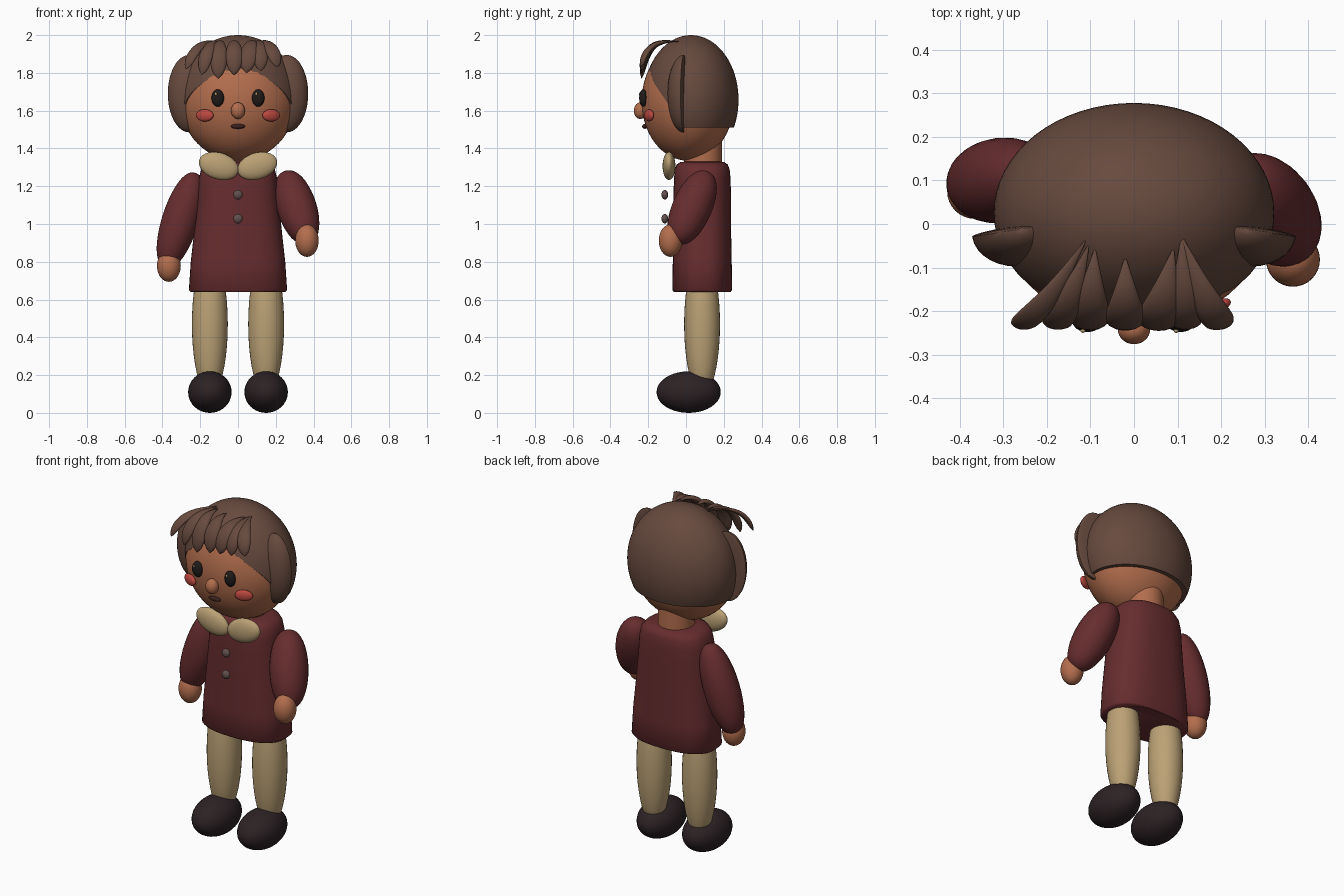
import bpy, bmesh, math
from mathutils import Vector, Matrix

if "Cube" in bpy.data.objects:
    bpy.data.objects.remove(bpy.data.objects["Cube"])


def material(name, rgb):
    m = bpy.data.materials.new(name)
    m.diffuse_color = (*rgb, 1)
    m.use_nodes = True
    m.node_tree.nodes["Principled BSDF"].inputs["Base Color"].default_value = m.diffuse_color
    return m


SKIN = material("skin", (0.45, 0.155, 0.075))
HAIR = material("brown hair", (0.135, 0.068, 0.048))
COAT = material("maroon coat", (0.135, 0.026, 0.028))
CREAM = material("cream cloth", (0.50, 0.36, 0.18))
SHOE = material("dark shoe", (0.026, 0.016, 0.018))
BLUSH = material("blush red", (0.50, 0.065, 0.05))
EYE = material("eye black", (0.014, 0.011, 0.010))
BUTTON = material("button grey brown", (0.125, 0.08, 0.075))
LIP = material("mouth dark", (0.045, 0.015, 0.012))


def finish(name, bm, mat, angle=40):
    bmesh.ops.recalc_face_normals(bm, faces=bm.faces)
    me = bpy.data.meshes.new(name)
    bm.to_mesh(me)
    bm.free()
    me.materials.append(mat)
    ob = bpy.data.objects.new(name, me)
    bpy.context.collection.objects.link(ob)
    bpy.ops.object.select_all(action='DESELECT')
    ob.select_set(True)
    bpy.context.view_layer.objects.active = ob
    bpy.ops.object.shade_smooth_by_angle(angle=math.radians(angle))
    return ob


def ball(radii, seg=32, rings=20):
    bm = bmesh.new()
    bmesh.ops.create_uvsphere(bm, u_segments=seg, v_segments=rings, radius=1)
    bmesh.ops.scale(bm, vec=radii, verts=bm.verts)
    return bm


def ellipsoid(name, centre, radii, mat, rot=None, seg=32, rings=20):
    bm = ball(radii, seg, rings)
    if rot:
        bm.transform(rot)
    bm.transform(Matrix.Translation(centre))
    return finish(name, bm, mat)


def loft(rings):
    """Skin a list of point rings and cap both ends."""
    bm = bmesh.new()
    loops = [[bm.verts.new(p) for p in r] for r in rings]
    n = len(loops[0])
    for a, b in zip(loops, loops[1:]):
        for i in range(n):
            j = (i + 1) % n
            bm.faces.new((a[i], a[j], b[j], b[i]))
    bm.faces.new(loops[0])
    bm.faces.new(loops[-1])
    return bm


def superellipse(rx, ry, cy, z, e=2.5, n=48):
    pts = []
    for i in range(n):
        a = 2 * math.pi * i / n
        c, s = math.cos(a), math.sin(a)
        pts.append((math.copysign(abs(c) ** (2 / e), c) * rx,
                    cy + math.copysign(abs(s) ** (2 / e), s) * ry, z))
    return pts


def sleeve(name, top, bottom, radius):
    """Plump blunt-ended limb between two points."""
    a, b = Vector(top), Vector(bottom)
    turn = (b - a).to_track_quat('Z', 'Y')
    rings = []
    for k in range(21):
        ang = math.pi * (0.01 + 0.98 * k / 20)
        t = -math.cos(ang)
        r = radius * math.sin(ang) ** 0.85
        mid = a.lerp(b, (t + 1) / 2)
        rings.append([mid + turn @ Vector((r * math.cos(2 * math.pi * i / 28),
                                           r * math.sin(2 * math.pi * i / 28), 0))
                      for i in range(28)])
    return finish(name, loft(rings), COAT, 60)


def lock(name, base, bend, tip, width):
    """Curved leaf-shaped strand: thin root, broad middle, pointed end."""
    p0, p1, p2 = map(Vector, (base, bend, tip))
    rings = []
    for k in range(19):
        t = k / 18
        c = p0 * (1 - t) ** 2 + p1 * 2 * t * (1 - t) + p2 * t * t
        d = ((p1 - p0) * (1 - t) + (p2 - p1) * t).normalized()
        side = d.cross(Vector((0, -0.6, 1))).normalized()
        up = side.cross(d)
        w = width * (0.04 + 1.3 * t ** 0.9 * max(0, 1 - t ** 4) ** 0.7)
        rings.append([c + side * w * math.cos(2 * math.pi * i / 14)
                      + up * w * 0.42 * math.sin(2 * math.pi * i / 14) for i in range(14)])
    return finish(name, loft(rings), HAIR, 60)


# Head, neck and face
ellipsoid("head", (0, 0.01, 1.65), (0.305, 0.245, 0.315), SKIN, seg=48, rings=32)
finish("neck", loft([superellipse(0.1, 0.1, 0.09, z, 2) for z in (1.28, 1.46)]), SKIN)
ellipsoid("nose", (0, -0.242, 1.60), (0.037, 0.034, 0.044), SKIN)
ellipsoid("mouth", (0, -0.218, 1.517), (0.038, 0.014, 0.013), LIP)
for s, side in ((-1, "left"), (1, "right")):
    ellipsoid(side + "_eye", (s * 0.107, -0.226, 1.667), (0.033, 0.022, 0.046), EYE)
    ellipsoid(side + "_eye_glint", (s * 0.107 - 0.01, -0.245, 1.688),
              (0.006, 0.005, 0.008), CREAM, seg=12, rings=8)
    ellipsoid(side + "_cheek", (s * 0.176, -0.196, 1.575), (0.05, 0.018, 0.032), BLUSH,
              Matrix.Rotation(s * 0.4, 4, 'Z'))

# Hair cap, trimmed level at the nape and on a slant at the temples
bm = ball((0.322, 0.252, 0.342), 64, 40)
bm.transform(Matrix.Translation((0, 0.026, 1.658)))
for co, no in (((0, 0, 1.51), (0, 0, -1)), ((0, -0.01, 1.51), (0, -0.83, -0.56))):
    bmesh.ops.bisect_plane(bm, geom=bm.verts[:] + bm.edges[:] + bm.faces[:],
                           plane_co=co, plane_no=no, clear_outer=True)
    bmesh.ops.holes_fill(bm, edges=[e for e in bm.edges if e.is_boundary])
finish("hair_cap", bm, HAIR)

# Side puffs: domed in front, nearly flat behind
for s, side in ((-1, "left"), (1, "right")):
    bm = ball((0.115, 0.085, 0.205))
    for v in bm.verts:
        if v.co.y > 0:
            v.co.y *= 0.12
    bm.transform(Matrix.Translation((s * 0.258, -0.012, 1.69))
                 @ Matrix.Rotation(-s * 0.15, 4, 'Z'))
    finish(side + "_hair_puff", bm, HAIR)

# Fringe strands: root x, root y, tip x, tip z, width
fringe = [(-0.11, -0.035, -0.275, 1.82, 0.036), (-0.105, -0.05, -0.19, 1.79, 0.045),
          (-0.09, -0.06, -0.105, 1.77, 0.055), (-0.02, -0.08, -0.02, 1.79, 0.056),
          (0.09, -0.06, 0.045, 1.80, 0.058), (0.11, -0.03, 0.12, 1.81, 0.05),
          (0.11, -0.03, 0.21, 1.83, 0.046)]
for i, (bx, by, tx, tz, w) in enumerate(fringe):
    lock(f"fringe_{i + 1}", (bx, by, 1.965), (bx * 0.35 + tx * 0.65, -0.22, 1.985),
         (tx, -0.235, tz), w)

# Coat body
profile = [(0.64, 0.25, 0.15), (0.65, 0.26, 0.158), (0.80, 0.25, 0.156), (1.00, 0.228, 0.152),
           (1.15, 0.213, 0.152), (1.24, 0.207, 0.15), (1.29, 0.195, 0.145),
           (1.315, 0.175, 0.135), (1.328, 0.14, 0.115), (1.332, 0.08, 0.07)]
finish("coat", loft([superellipse(rx, ry, 0.086, z) for z, rx, ry in profile]), COAT, 50)
for i, z in enumerate((1.155, 1.028)):
    ellipsoid(f"coat_button_{i + 1}", (0, -0.112, z), (0.025, 0.018, 0.025), BUTTON, seg=20, rings=12)

# Arms and hands
sleeve("left_sleeve", (-0.225, 0.11, 1.27), (-0.385, 0.09, 0.77), 0.098)
sleeve("right_sleeve", (0.25, 0.115, 1.275), (0.372, -0.05, 0.90), 0.105)
ellipsoid("left_hand", (-0.366, 0.075, 0.778), (0.063, 0.063, 0.084), SKIN)
ellipsoid("right_hand", (0.365, -0.082, 0.912), (0.062, 0.062, 0.086), SKIN)

# Collar, legs and shoes
for s, side in ((-1, "left"), (1, "right")):
    ellipsoid(side + "_collar", (s * 0.102, -0.09, 1.307), (0.108, 0.034, 0.070), CREAM,
              Matrix.Rotation(-s * 0.3, 4, 'Y'))
    ellipsoid(side + "_leg", (s * 0.149, 0.085, 0.47), (0.095, 0.095, 0.38), CREAM)
    ellipsoid(side + "_shoe", (s * 0.149, 0.014, 0.11), (0.115, 0.17, 0.11), SHOE)
